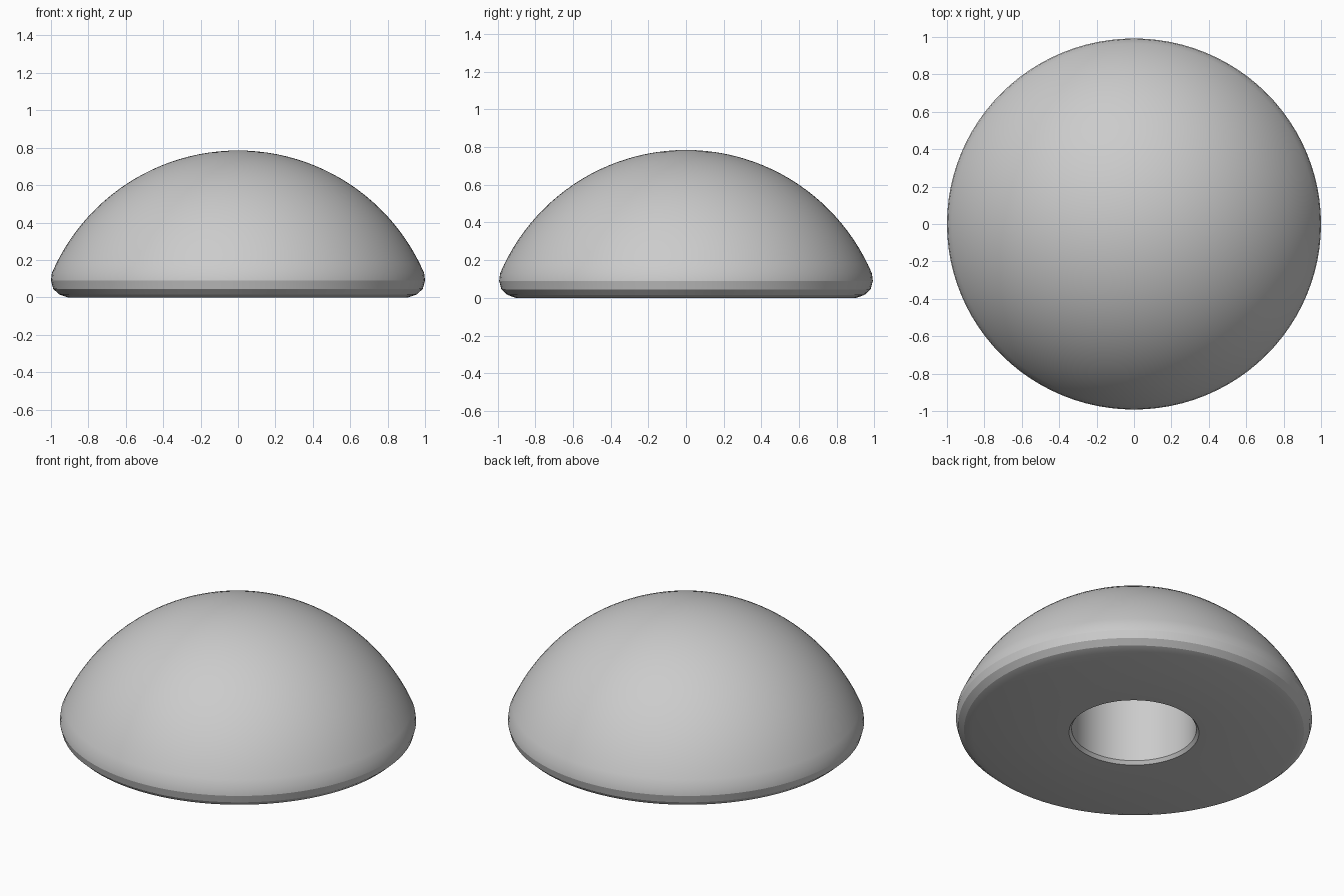
import bpy
import bmesh
import math

cube = bpy.data.objects.get("Cube")
if cube:
    bpy.data.objects.remove(cube, do_unlink=True)

SEGMENTS = 96
RIM_R, RIM_Z, TOP_Z = 0.995, 0.13, 0.785
HOLE_R, HOLE_TOP = 0.35, 0.5

# Single plain grey material
grey = bpy.data.materials.new("plain_grey")
grey.use_nodes = True
colour = (0.6, 0.6, 0.6, 1.0)
grey.diffuse_color = colour
grey.node_tree.nodes["Principled BSDF"].inputs["Base Color"].default_value = colour

# Blind hole with chamfered mouth, flat underside, bevelled rim
profile = [(0, HOLE_TOP), (HOLE_R, HOLE_TOP), (HOLE_R, 0.02), (0.365, 0),
           (0.91, 0), (0.955, 0.015), (0.988, 0.045), (1.0, 0.09)]

# Spherical dome arc from the rim up to the apex
rise = TOP_Z - RIM_Z
radius = (RIM_R ** 2 + rise ** 2) / (2 * rise)
centre_z = TOP_Z - radius
sweep = math.asin(RIM_R / radius)
steps = 24
for i in range(steps + 1):
    a = sweep * (1 - i / steps)
    profile.append((radius * math.sin(a), centre_z + radius * math.cos(a)))

# Revolve the profile into a closed solid
bm = bmesh.new()
verts = [bm.verts.new((r, 0, z)) for r, z in profile]
edges = [bm.edges.new(pair) for pair in zip(verts, verts[1:])]
bmesh.ops.spin(bm, geom=verts + edges, cent=(0, 0, 0), axis=(0, 0, 1),
               angle=math.tau, steps=SEGMENTS)
bmesh.ops.remove_doubles(bm, verts=bm.verts[:], dist=0.0005)
bmesh.ops.recalc_face_normals(bm, faces=bm.faces[:])
mesh = bpy.data.meshes.new("domed_cap")
bm.to_mesh(mesh)
bm.free()
mesh.materials.append(grey)

cap = bpy.data.objects.new("domed_cap", mesh)
bpy.context.collection.objects.link(cap)
cap.scale.y = 0.992

# Smooth dome with crisp rim and hole edges
bpy.ops.object.select_all(action="DESELECT")
cap.select_set(True)
bpy.context.view_layer.objects.active = cap
bpy.ops.object.shade_smooth_by_angle(angle=math.radians(22))
